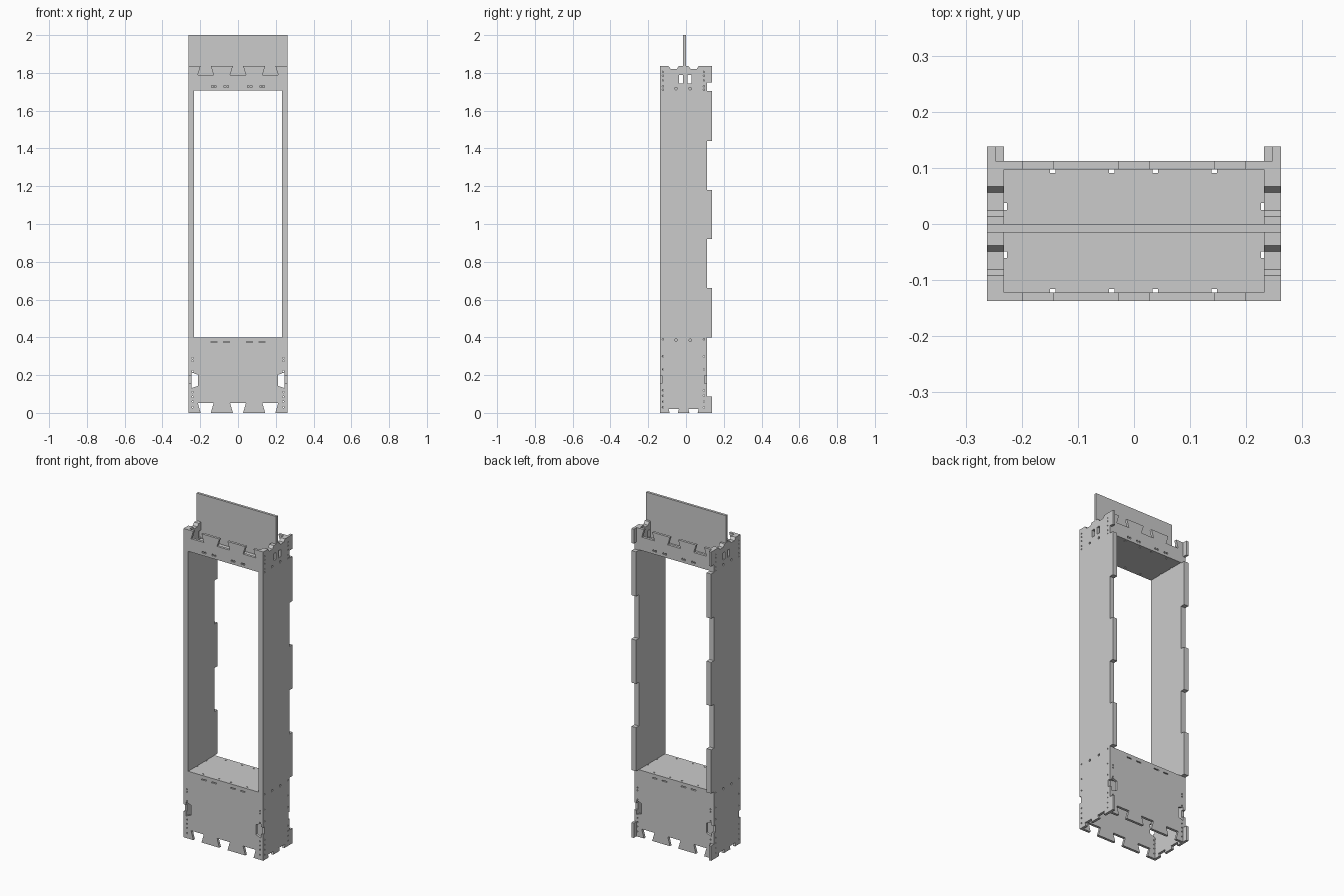
import bpy, bmesh, math
from mathutils import Matrix, Vector

if "Cube" in bpy.data.objects:
    bpy.data.objects.remove(bpy.data.objects["Cube"])

HW, T = 0.262, 0.015           # half width, board thickness
F, B, R = -0.137, 0.112, 0.138  # front, back and rear tab positions in y
MID = 0.5 * (F + B)
INNER = HW - 2 * T
TOP, Z0, Z1 = 1.836, 0.40, 1.708


def plate(name, pts, axis, lo, hi):
    """Extrude a flat outline along an axis."""
    place = {'x': lambda u, v, w: (w, u, v),
             'y': lambda u, v, w: (u, w, v),
             'z': lambda u, v, w: (u, v, w)}[axis]
    bm = bmesh.new()
    face = bm.faces.new([bm.verts.new(place(u, v, lo)) for u, v in pts])
    out = bmesh.ops.extrude_face_region(bm, geom=[face])
    step = Vector(place(0, 0, hi - lo))
    bmesh.ops.translate(bm, vec=step, verts=[g for g in out['geom'] if isinstance(g, bmesh.types.BMVert)])
    bmesh.ops.recalc_face_normals(bm, faces=bm.faces)
    me = bpy.data.meshes.new(name)
    bm.to_mesh(me)
    bm.free()
    ob = bpy.data.objects.new(name, me)
    bpy.context.collection.objects.link(ob)
    return ob


def rect(a, b, c, d):
    return [(a, c), (b, c), (b, d), (a, d)]


def cut(ob, boxes=(), holes=(), axis='x'):
    """Cut boxes (x0,x1,y0,y1,z0,z1) and round holes (centre, radius, length)."""
    bm = bmesh.new()
    for x0, x1, y0, y1, z0, z1 in boxes:
        m = Matrix.Translation(((x0 + x1) / 2, (y0 + y1) / 2, (z0 + z1) / 2))
        bmesh.ops.create_cube(bm, size=1, matrix=m @ Matrix.Diagonal((x1 - x0, y1 - y0, z1 - z0, 1)))
    rot = Matrix.Rotation(math.pi / 2, 4, 'Y' if axis == 'x' else 'X')
    for c, r, length in holes:
        bmesh.ops.create_cone(bm, cap_ends=True, segments=10, radius1=r, radius2=r,
                              depth=length, matrix=Matrix.Translation(c) @ rot)
    me = bpy.data.meshes.new("cutter")
    bm.to_mesh(me)
    bm.free()
    cutter = bpy.data.objects.new("cutter", me)
    cutter.hide_render = True
    bpy.context.collection.objects.link(cutter)
    mod = ob.modifiers.new("cut", 'BOOLEAN')
    mod.operation, mod.solver, mod.object = 'DIFFERENCE', 'EXACT', cutter
    bpy.context.view_layer.objects.active = ob
    bpy.ops.object.modifier_apply(modifier=mod.name)
    bpy.data.objects.remove(cutter)


def notches(centres, half_open, half_deep, edge, deep):
    """Dovetail notches along a horizontal edge, left to right."""
    pts = []
    for c in centres:
        pts += [(c - half_open, edge), (c - half_deep, deep),
                (c + half_deep, deep), (c + half_open, edge)]
    return pts


DOVES = (-0.171, 0, 0.171)
SIDE_DOVES = (MID - 0.0525, MID + 0.0525)
PAIRS = [s * x for s in (-1, 1) for x in (0.055, 0.07, 0.12, 0.135)]

# front and back panels, below and above the opening
edge = [(0.248, 0.13), (0.248, 0.13), (0.213, 0.143), (0.213, 0.202), (0.248, 0.215)]
low = ([(-0.248, 0)] + notches(DOVES, 0.027, 0.042, 0, 0.052) + [(0.248, 0)] + edge[1:]
       + [(0.248, Z0), (-0.248, Z0)] + [(-x, z) for x, z in reversed(edge[1:])])
high = ([(-INNER, Z1), (INNER, Z1), (INNER, TOP)]
        + notches(DOVES, 0.027, 0.042, TOP, 1.788)[::-1] + [(-INNER, TOP)])
for label, y in (("front", F), ("back", B - T)):
    p = plate(label + "_lower_panel", low, 'y', y, y + T)
    slots = [(s * x - 0.016, s * x + 0.016, y - .01, y + T + .01, 0.373, 0.379)
             for s in (-1, 1) for x in (0.062, 0.127)]
    pins = [((s * 0.24, y + T / 2, z), 0.004, 0.05)
            for s in (-1, 1) for z in (0.03, 0.06, 0.085, 0.11, 0.22, 0.275, 0.29)]
    cut(p, slots, pins, 'y')
    p = plate(label + "_upper_panel", high, 'y', y, y + T)
    cut(p, (), [((x, y + T / 2, 1.728), 0.006, 0.05) for x in PAIRS], 'y')

# rear edge of the sides: alternating tabs
steps = [(0.40, R), (0.66, B), (0.92, R), (1.18, B), (1.44, R), (1.705, B)]


def rear(start_y):
    pts, y = [], start_y
    for z, ny in steps:
        pts += [(y, z), (ny, z)]
        y = ny
    return pts


top_doves = notches(SIDE_DOVES, 0.027, 0.016, TOP, TOP - 0.016)[::-1]
side = ([(F, 0)] + notches(SIDE_DOVES, 0.022, 0.027, 0, 0.02) + [(R, 0), (R, 0.088), (B, 0.088)]
        + rear(B) + [(B, 1.75), (R, 1.75), (R, TOP)] + top_doves + [(F, TOP)])
liner = [(F, Z0)] + rear(B)[1:] + [(B, TOP)] + top_doves + [(F, TOP)]

for label, s in (("left", -1), ("right", 1)):
    lo, hi = sorted((s * (HW - T), s * HW))
    outer = plate(label + "_side_panel", side, 'x', lo, hi)
    windows = [(s * .245 - .04, s * .245 + .04, a, b, 1.745, 1.788)
               for a, b in ((-0.036, -0.016), (0.008, 0.028))]
    grips = [(s * .255 - .03, s * .255 + .03, a, b, 0.155, 0.197)
             for a, b in ((F - 0.01, F + 0.011), (B - 0.013, B + 0.01))]
    c = s * (HW - T / 2)
    pins = [((c, y, z), 0.004, 0.05) for y in (-0.122, 0.095)
            for z in (0.03, 0.06, 0.09, 0.12, 0.23, 0.30, 0.39, 1.71, 1.73, 1.76, 1.785, 1.805)]
    pins += [((c, y, z), 0.007, 0.05) for y in (-0.053, 0.022) for z in (0.385, 1.717)]
    cut(outer, windows + grips, pins, 'x')
    lo, hi = sorted((s * INNER, s * (HW - T)))
    inner = plate(label + "_side_liner", liner, 'x', lo, hi)
    cut(inner, windows)

# shelves with small edge notches
for name, w, z, t in (("lower_shelf", 0.248, Z0, -0.03), ("upper_shelf", INNER, Z1, 0.03)):
    lo, hi = sorted((z, z + t))
    shelf = plate(name, rect(-w, w, F + T, B - T), 'z', lo, hi)
    boxes = [(x - .005, x + .005, a, b, lo - .01, hi + .01) for x in (-0.145, -0.04, 0.038, 0.143)
             for a, b in ((F, F + T + 0.006), (B - T - 0.006, B))]
    for s in (-1, 1):
        x0, x1 = sorted((s * 0.226, s * 0.2325))
        boxes += [(x0, x1, y - .006, y + .006, lo - .01, hi + .01) for y in (-0.055, 0.031)]
    cut(shelf, boxes)

# upright header board standing on the upper shelf
plate("header_board", rect(-HW, HW, 1.738, 2.0), 'y', -T, 0)
